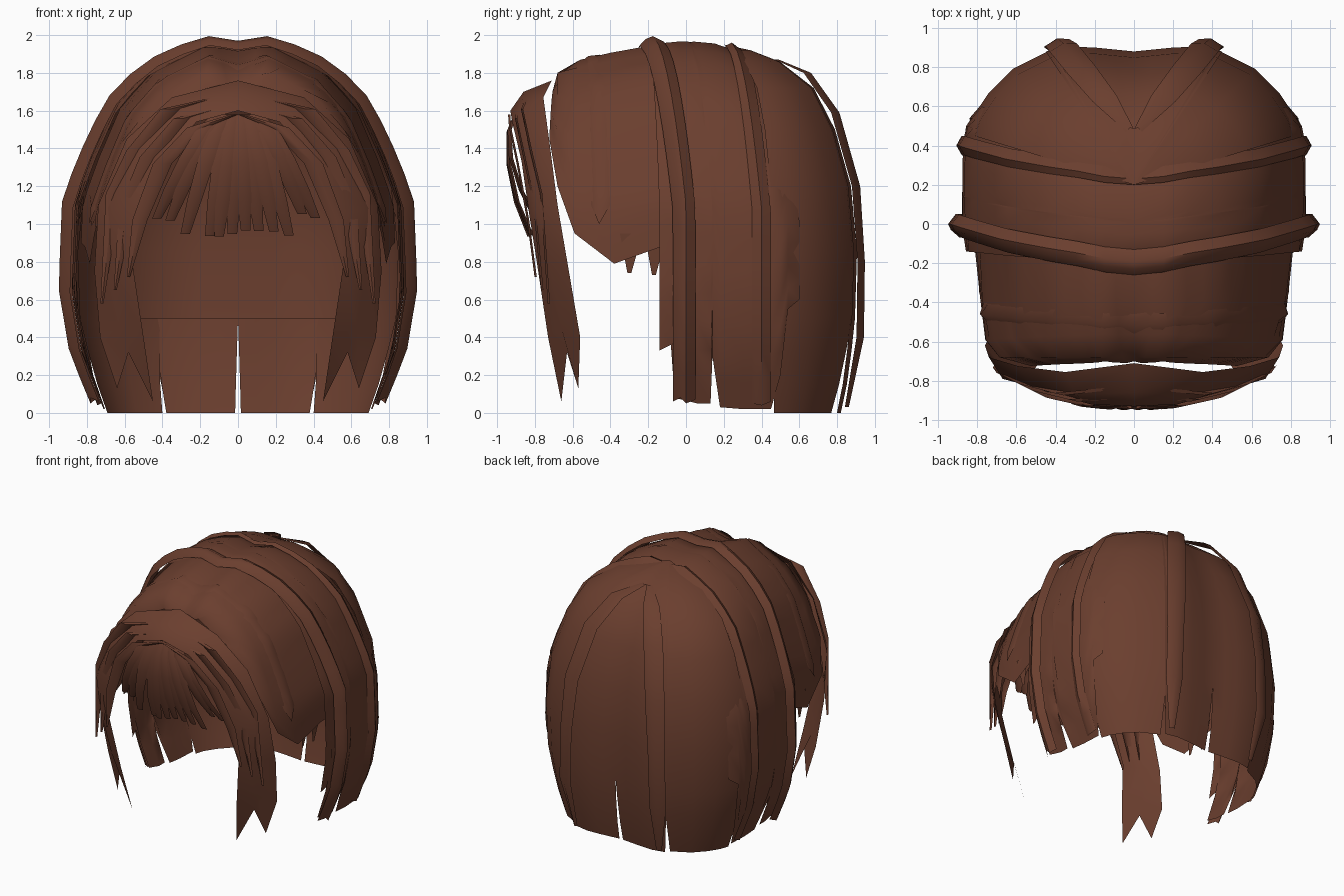
import bpy, bmesh, math, random
from mathutils import Vector

if "Cube" in bpy.data.objects:
    bpy.data.objects.remove(bpy.data.objects["Cube"])

random.seed(4)
brown = bpy.data.materials.new("chestnut_brown")
brown.diffuse_color = (0.146, 0.049, 0.028, 1)
brown.use_nodes = True
brown.node_tree.nodes["Principled BSDF"].inputs["Base Color"].default_value = brown.diffuse_color


def loft(name, rows, mirror=True):
    """Skin a grid of points; optionally reflect it across x = 0."""
    bm = bmesh.new()
    for s in ((1, -1) if mirror else (1,)):
        grid = [[bm.verts.new((p[0] * s, p[1], p[2])) for p in r] for r in rows]
        for a, b in zip(grid, grid[1:]):
            for i in range(len(a) - 1):
                q = (a[i], a[i + 1], b[i + 1], b[i])
                bm.faces.new(q if s > 0 else q[::-1])
    bmesh.ops.remove_doubles(bm, verts=bm.verts, dist=0.0005)
    bmesh.ops.recalc_face_normals(bm, faces=bm.faces)
    # Point the sheet away from the middle of the head
    centre = Vector((0, 0, 0.9))
    if sum((f.calc_center_median() - centre).dot(f.normal) * f.calc_area() for f in bm.faces) < 0:
        bmesh.ops.reverse_faces(bm, faces=bm.faces)
    me = bpy.data.meshes.new(name)
    bm.to_mesh(me)
    bm.free()
    me.materials.append(brown)
    ob = bpy.data.objects.new(name, me)
    bpy.context.collection.objects.link(ob)
    bpy.ops.object.select_all(action='DESELECT')
    bpy.context.view_layer.objects.active = ob
    ob.select_set(True)
    bpy.ops.object.shade_smooth_by_angle(angle=math.radians(50))


# Half outline of the bob from crown to tucked-in tip, as fractions of width and height
ARCH = [(0, .985), (.2, 1), (.53, .93), (.74, .83), (.88, .69), (.98, .57),
        (1, .33), (.94, .16), (.8, 0)]


def arch_row(yc, ye, w, h, zb, dip=0, n=16):
    """Half arch, y running from yc at the parting to ye at the side, cut at height zb."""
    pts = [Vector((x * w, z * h)) for x, z in ARCH]
    pts[0].y -= dip
    keep = [pts[0]]
    for a, b in zip(pts, pts[1:]):
        if b.y < zb and b.y < a.y:
            keep.append(a.lerp(b, (a.y - zb) / (a.y - b.y)))
            break
        keep.append(b)
    lens = [(b - a).length for a, b in zip(keep, keep[1:])]
    row = []
    for k in range(n + 1):
        d, i = sum(lens) * k / n, 0
        while i < len(lens) - 1 and d > lens[i]:
            d -= lens[i]
            i += 1
        p = keep[i].lerp(keep[i + 1], min(1, d / lens[i]))
        f = min(1, max(0, (h - p.y) / (.45 * h))) ** .5 if k else 0
        row.append((p.x, yc + (ye - yc) * f, p.y))
    return row


def arches(name, stations):
    loft(name, [arch_row(*s) for s in stations])


# Front cap, open above the face, dipping along the parting
arches("front_cap", [
    (-.70, -.74, .74, 1.72, 1.45, .03), (-.68, -.68, .76, 1.81, 1.2, .05),
    (-.56, -.59, .77, 1.87, .95, .03), (-.40, -.38, .79, 1.92, .79, .02),
    (-.25, -.13, .82, 1.945, .88), (-.10, 0, .84, 1.95, .9)])

# Side hair, two hanging panels on each side
arches("side_hair_front", [
    (-.20, -.14, .86, 1.94, .33), (-.17, -.08, .87, 1.95, .36), (-.16, -.06, .87, 1.96, .08),
    (-.05, .06, .88, 1.97, .05), (.0, .13, .88, 1.97, .05), (.01, .14, .88, 1.97, .3)])
arches("side_hair_middle", [
    (.01, .14, .88, 1.97, .3), (.03, .18, .88, 1.97, .03), (.14, .3, .88, 1.96, .02),
    (.22, .45, .87, 1.93, .02), (.26, .5, .86, 1.91, .2), (.3, .54, .84, 1.89, .55),
    (.38, .60, .79, 1.85, .6)])

# Raised strands over the crown, one edge lifted off the hair beneath
arches("crown_strand", [
    (-.26, -.07, .89, 1.95, .06), (-.23, -.03, .935, 1.985, .08), (-.19, .0, .95, 2.0, .05),
    (-.13, .05, .91, 1.97, .07)])
arches("rear_crown_strand", [
    (.20, .35, .88, 1.95, .05), (.23, .40, .91, 1.965, .04), (.29, .45, .88, 1.92, .06)])
arches("front_ridge_strand", [
    (-.56, -.50, .775, 1.86, 1.1, .02), (-.52, -.46, .80, 1.89, 1.0, .02),
    (-.46, -.40, .79, 1.90, 1.1, .02)])

# Back of the hair: plan curve scaled toward the crown at each height
FALL = [(1.95, 0), (1.92, .2), (1.86, .42), (1.72, .675), (1.5, .835), (1.2, .955),
        (.85, 1), (.5, .985), (.33, .96), (.15, .925), (0, .88)]


def back_panel(name, plan, scale=1, bottom=0, slit=.07, tuck=0):
    mid = Vector((sum(p[0] for p in plan) / len(plan), sum(p[1] for p in plan) / len(plan)))
    rows = []
    for z, s in FALL:
        if z < bottom:
            continue
        low = max(0, (.5 - z) / .5)      # tips narrow to leave slits
        row = []
        for p in plan:
            q = Vector(p).lerp(mid, slit * low)
            row.append((q.x * s * scale * (1 - tuck * low), .2 + (q.y - .2) * s * scale,
                        z * (1 if z < 1.8 else scale)))
        rows.append(row)
    loft(name, rows)


back_panel("back_side_panel", [(.85, .46), (.82, .55), (.74, .67), (.62, .79), (.42, .89)],
           slit=.2, tuck=.04)
back_panel("back_centre_panel", [(.45, .88), (.33, .905), (.2, .9), (.1, .89), (0, .88)], slit=.08)
back_panel("inner_back_layer", [(.60, .75), (.42, .87), (.2, .88), (0, .87)], .95, .5, 0)


def strand(name, path, widths, mirror=True, tilt=0):
    """Flat strand spread along x with a raised middle; tilt wraps it around the head."""
    rows = []
    for (x, y, z), w in zip(path, widths):
        bulge = .012 if y > 0 else -.012
        rows.append([(x - w, y + tilt * w * .3, z), (x, y + bulge, z), (x + w, y - tilt * w, z)])
    loft(name, rows, mirror)


# Two strands parting at the back of the crown
strand("back_parting_strand", [
    (.02, .48, 1.87), (.15, .65, 1.80), (.27, .80, 1.59), (.36, .91, 1.2), (.39, .935, .8),
    (.40, .93, .4), (.36, .85, .03)], [.02, .06, .07, .07, .06, .06, .02], tilt=.45)

# Long face-framing locks with split tips
loft("face_lock", list(zip(
    [(0, -.93, 1.60), (.22, -.92, 1.54), (.40, -.87, 1.33), (.52, -.83, 1.05),
     (.56, -.79, .8), (.50, -.73, .4), (.45, -.66, .06)],
    [(0, -.86, 1.70), (.30, -.87, 1.61), (.52, -.83, 1.40), (.67, -.79, 1.08),
     (.68, -.72, .78), (.63, -.66, .45), (.58, -.63, .32)],
    [(0, -.71, 1.76), (.35, -.755, 1.67), (.59, -.725, 1.45), (.74, -.68, 1.1),
     (.76, -.62, .75), (.73, -.56, .4), (.64, -.57, .13)])))

# Swept layers lying over the locks
for k in range(3):
    d = k * .07
    strand("swept_fringe", [
        (.02, -.93 + d * .75, 1.58 + d * .8), (.22 + d, -.925 + d * .45, 1.51 + d * .7),
        (.40 + d, -.885 + d * .5, 1.32 + d * .5), (.52 + d, -.83 + d * .5, 1.02 + d),
        (.58 + d, -.79 + d * .5, .72 - d)], [.02, .05, .05, .04, .008])

# Bangs fanning from the middle of the forehead
tips = [-.43, -.36, -.28, -.15, -.10, -.03, .04, .11, .19, .27, .34, .41]
for i, tx in enumerate(tips):
    tz = .93 + (random.random() * .04 if abs(tx) < .32 else .08 + random.random() * .08)
    path, widths = [], [.03, .045, .045, .038, .025]
    for t, y in zip((0, .15, .42, .72, 1), (-.90, -.938, -.938, -.90, -.83)):
        x = tx * (.25 + .75 * t ** .8)
        path.append((x, y + .25 * x * x + .006 * (i % 2), 1.58 + (tz - 1.58) * t))
    strand("bang", path, widths, mirror=False)

# Small wisps below the front cap
for y, z in ((-.30, .74), (-.17, .73)):
    loft("side_wisp", [[(.79, y - .05, .95), (.79, y + .07, .95)],
                       [(.77, y - .01, z), (.77, y + .01, z)]])
